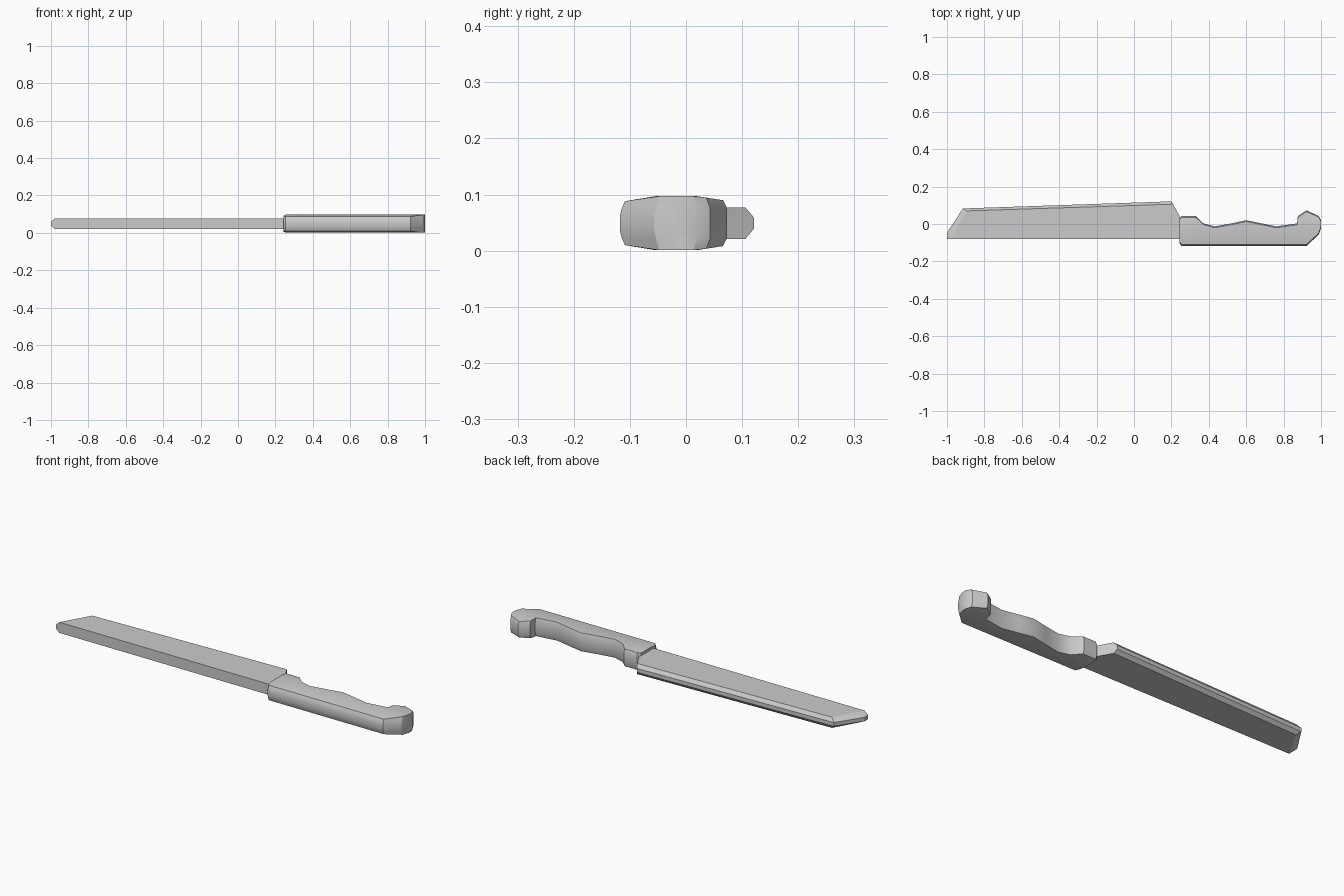
import bpy, bmesh, math

if "Cube" in bpy.data.objects:
    bpy.data.objects.remove(bpy.data.objects["Cube"])

ZC = 0.049  # mid-plane height


def loft(name, loops, angle):
    """Skin closed loops of equal length and cap both ends."""
    bm = bmesh.new()
    rings = [[bm.verts.new(p) for p in loop] for loop in loops]
    n = len(rings[0])
    for a, b in zip(rings, rings[1:]):
        for i in range(n):
            j = (i + 1) % n
            bm.faces.new((a[i], a[j], b[j], b[i]))
    bm.faces.new(rings[0][::-1])
    bm.faces.new(rings[-1])
    bmesh.ops.remove_doubles(bm, verts=bm.verts, dist=1e-5)
    bmesh.ops.recalc_face_normals(bm, faces=bm.faces)
    me = bpy.data.meshes.new(name)
    bm.to_mesh(me)
    bm.free()
    ob = bpy.data.objects.new(name, me)
    bpy.context.collection.objects.link(ob)
    bpy.ops.object.select_all(action='DESELECT')
    ob.select_set(True)
    bpy.context.view_layer.objects.active = ob
    bpy.ops.object.shade_smooth_by_angle(angle=math.radians(angle))
    return ob


# Blade: flat slab with a bevelled cutting edge and angled tip
outer = [(-1, -.08), (-1, -.047), (-.915, .083), (.2, .121), (.25, .03), (.3, .03), (.3, -.08)]
inner = [(-.98, -.08), (-.965, -.053), (-.895, .07), (.209, .106), (.25, .03), (.3, .03), (.3, -.08)]
layers = [(inner, -.028), (outer, -.01), (outer, .01), (inner, .028)]
loft("blade", [[(x, y, ZC + h) for x, y in pts] for pts, h in layers], 20)


# Handle: rounded back, finger grooves and a hooked pommel
def half_thickness(y):
    """Handle half thickness, thinning toward the back and the hook."""
    if y < -.055:
        return .048 - .009 * (-.055 - y) / .055
    if y > .02:
        return .048 - .007 * (y - .02) / .045
    return .048


def section(x, back, front, scale=1.0):
    ys = [back + .009, max(back + .02, -.055), min(front - .016, .02), front - .007]
    side = [(back, .012), (back + .003, .025)]
    side += [(y, half_thickness(y)) for y in ys]
    side += [(front, .027)]
    ring = side + [(y, -h) for y, h in reversed(side)]
    return [(x, y, ZC + h * scale) for y, h in ring]


stations = [
    (.243, -.102, .03, .88), (.255, -.118, .043, 1), (.33, -.118, .043, 1),
    (.37, -.118, .004, 1), (.43, -.118, -.013, 1), (.52, -.118, .003, 1),
    (.60, -.118, .02, 1), (.68, -.118, .004, 1), (.76, -.118, -.013, 1),
    (.872, -.118, .003, 1), (.876, -.118, .042, 1), (.922, -.118, .073, 1),
    (.988, -.057, .043, 1), (1.0, -.022, .02, 1),
]
loft("handle", [section(*s) for s in stations], 28)
